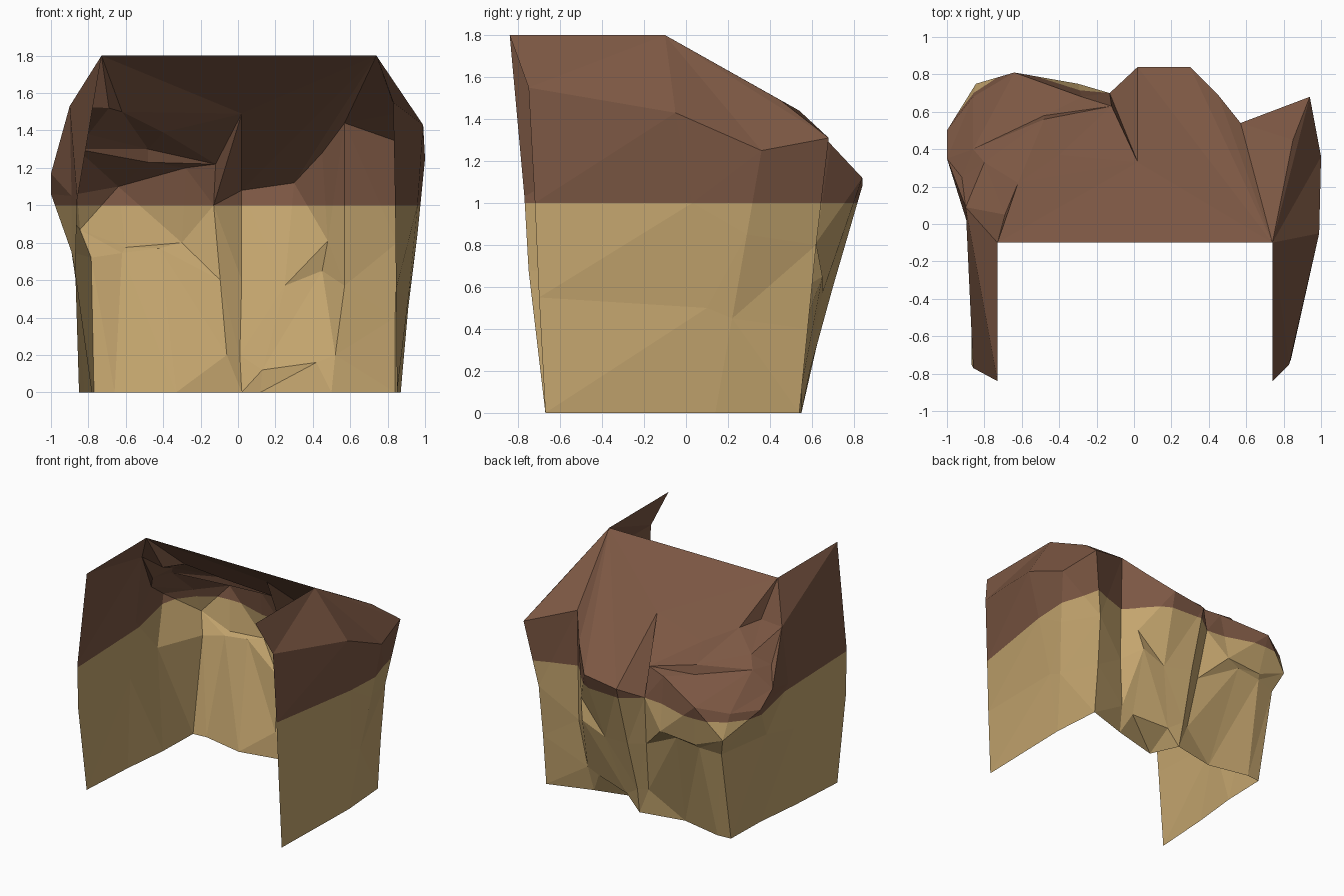
import bpy, bmesh

if "Cube" in bpy.data.objects:
    bpy.data.objects.remove(bpy.data.objects["Cube"])

# Two flat colours, split at a fixed height
def material(name, rgb):
    m = bpy.data.materials.new(name)
    m.diffuse_color = (*rgb, 1)
    m.use_nodes = True
    m.node_tree.nodes["Principled BSDF"].inputs["Base Color"].default_value = m.diffuse_color
    return m

TAN = material("tan rock", (0.55, 0.376, 0.156))
BROWN = material("brown rock", (0.2, 0.095, 0.056))
SPLIT = 1.0


def build(name, faces, face_up=False):
    """Make a faceted rock shell from faces given as point tuples."""
    bm = bmesh.new()
    verts = {}
    for pts in faces:
        pts = list(dict.fromkeys(pts))          # drop repeated corners
        if len(pts) < 3:
            continue
        for p in pts:
            if p not in verts:
                verts[p] = bm.verts.new(p)
        f = bm.faces.new([verts[p] for p in pts])
        f.normal_update()
        if face_up and f.normal.z < 0:
            f.normal_flip()
    bmesh.ops.triangulate(bm, faces=bm.faces[:])
    bmesh.ops.bisect_plane(bm, geom=bm.verts[:] + bm.edges[:] + bm.faces[:], dist=1e-5,
                           plane_co=(0, 0, SPLIT), plane_no=(0, 0, 1))
    for f in bm.faces:
        f.material_index = int(f.calc_center_median().z > SPLIT)
        f.smooth = False
    me = bpy.data.meshes.new(name)
    bm.to_mesh(me)
    bm.free()
    me.materials.append(TAN)
    me.materials.append(BROWN)
    ob = bpy.data.objects.new(name, me)
    bpy.context.collection.objects.link(ob)
    return ob


def loft(profiles):
    """Quads between neighbouring bottom-to-top profiles."""
    return [(a[i], b[i], b[i + 1], a[i + 1])
            for a, b in zip(profiles, profiles[1:]) for i in range(len(a) - 1)]


# Front roof edge corners, shared by the roof and side walls
edge_r, edge_l = (0.74, -0.1, 1.8), (-0.73, -0.1, 1.8)

# Right wall profiles, front to back
right_corner = [(.84, .54, 0), (.84, .58, .4), (.85, .62, .8), (.94, .68, 1.31)]
right = [
    [(.85, -.67, 0), (.845, -.7, .55), (.84, -.72, 1), (.83, -.75, 1.55), (.74, -.84, 1.8)],
    [(.87, .14, 0), (.91, .1, .5), (.96, .03, 1), (.99, -.05, 1.43), edge_r],
    [(.87, .14, 0), (.91, .22, .45), (.96, .29, .85), (1, .36, 1.25), edge_r],
    right_corner + [edge_r],
]
build("right_wall", loft(right))

# Back wall profiles, right to left, with a low pocket and a narrow crevice
left_corner = [(-.77, .54, 0), (-.785, .68, .72), (-.845, .75, .87), (-.86, .68, 1.06)]
back = [
    right_corner,
    [(.5, .43, 0), (.52, .48, .2), (.57, .52, .57), (.57, .54, 1.44)],
    [(.42, .485, .16), (.45, .65, .65), (.48, .62, .81), (.45, .69, 1.28)],
    [(.12, .33, 0), (.13, .55, .12), (.25, .65, .57), (.3, .84, 1.12)],
    [(.02, .55, 0), (.01, .59, .2), (.02, .7, .6), (.02, .84, 1.08)],
    [(.02, .55, 0), (-.06, .55, .2), (-.095, .63, .6), (-.13, .7, 1.0)],
    [(-.33, .48, 0), (-.42, .72, .77), (-.3, .75, .8), (-.28, .68, 1.2)],
    [(-.66, .55, 0), (-.62, .72, .745), (-.6, .75, .775), (-.64, .81, 1.1)],
    left_corner,
]
build("back_wall", loft(back) + [(back[1][0], back[3][0], back[2][0])])

# Left wall profiles, back to front
shoulder, notch, bulge = (-.9, .09, 1.53), (-.92, .25, 1.3), (-1, .35, 1.17)
left = [
    left_corner,
    [(-.78, .18, 0), (-.89, .27, .75), (-1, .5, 1.06), bulge],
    [(-.82, -.2, 0), (-.87, -.1, .65), (-.89, 0, 1.05), shoulder],
    [(-.85, -.67, 0), (-.87, -.75, .68), (-.86, -.77, 1.03), (-.73, -.84, 1.8)],
]
build("left_wall", loft(left) + [(left[3][3], edge_l, shoulder), (shoulder, notch, bulge)])

# Sloping roof: smooth right slab, broken ledges on the left
lip = [p[3] for p in back]
mid, chip, step = (.02, .33, 1.49), (-.62, .22, 1.5), (-.69, .05, 1.52)
crack, ledge_c, low = (-.4, .37, 1.39), (-.8, .33, 1.38), (-.48, .58, 1.23)
slab_r, slab_m, slab_l = (-.12, .63, 1.22), (-.48, .56, 1.3), (-.86, .4, 1.3)
ridge = (.85, .45, 1.49)
roof = [(edge_r, lip[i], lip[i + 1]) for i in range(1, 4)]
roof += [
    # right ridge
    (edge_r, lip[0], ridge), (edge_r, ridge, lip[1]), (ridge, lip[0], lip[1]),
    # main slab
    (edge_r, lip[4], mid), (edge_r, mid, edge_l), (mid, lip[4], lip[5]),
    (edge_l, mid, chip), (edge_l, chip, step), (edge_l, step, shoulder),
    (shoulder, step, ledge_c), (step, chip, ledge_c),
    (chip, mid, crack), (chip, crack, slab_m), (chip, slab_m, ledge_c),
    (mid, slab_r, crack), (crack, slab_r, slab_m), (mid, lip[5], slab_r),
    # drop below the slab edge
    (slab_r, lip[5], lip[6]), (slab_r, lip[6], low), (slab_r, low, slab_m),
    (slab_m, low, slab_l), (slab_m, slab_l, ledge_c),
    # lower ledge
    (low, lip[6], lip[7]), (low, lip[7], slab_l), (slab_l, lip[7], lip[8]),
    (slab_l, lip[8], bulge), (shoulder, ledge_c, notch), (notch, ledge_c, slab_l),
    (notch, slab_l, bulge),
]
build("roof", roof, face_up=True)
